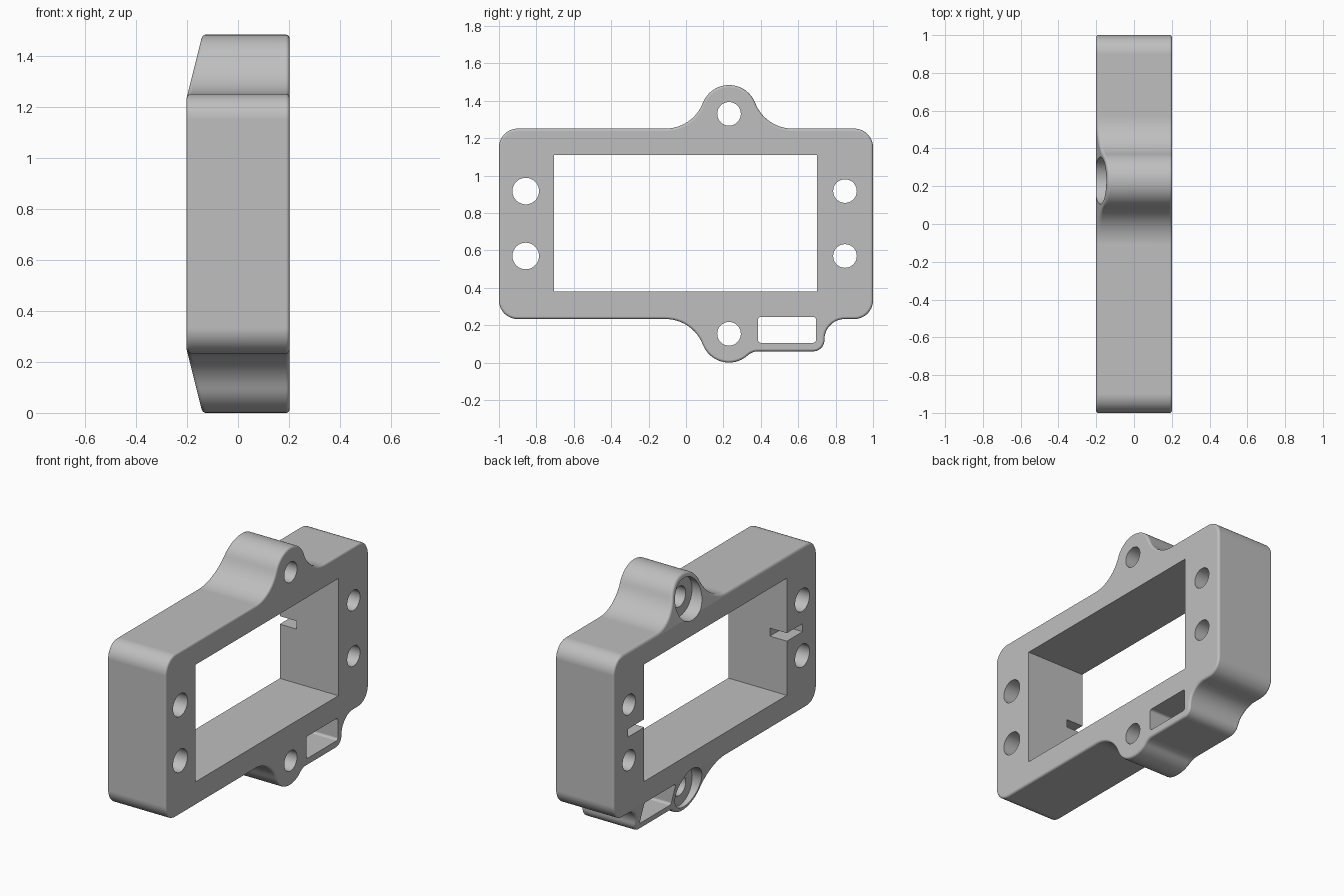
import bpy, bmesh
from math import cos, sin, radians, degrees, atan2, sqrt, ceil

cube = bpy.data.objects.get("Cube")
if cube:
    bpy.data.objects.remove(cube)

HALF = 0.202                    # half thickness along x
LOW, HIGH = 0.233, 1.251        # bottom and top of the main body
EAR_Y, EAR_R = 0.23, 0.15       # screw ears
EAR_LOW, EAR_HIGH = 0.15, 1.334

grey = bpy.data.materials.new("light_grey")
grey.use_nodes = True
grey.diffuse_color = (0.52, 0.52, 0.52, 1)
grey.node_tree.nodes["Principled BSDF"].inputs["Base Color"].default_value = (0.52, 0.52, 0.52, 1)


def arc(y, z, r, start, end):
    n = max(4, ceil(abs(end - start) / 6))
    angles = [radians(start + (end - start) * i / n) for i in range(n + 1)]
    return [(y + r * cos(a), z + r * sin(a)) for a in angles]


def rounded_box(y0, y1, z0, z1, r):
    return (arc(y0 + r, z0 + r, r, 180, 270) + arc(y1 - r, z0 + r, r, 270, 360)
            + arc(y1 - r, z1 - r, r, 0, 90) + arc(y0 + r, z1 - r, r, 90, 180))


def box(y0, y1, z0, z1):
    return [(y0, z0), (y1, z0), (y1, z1), (y0, z1)]


def prism(points, x0, x1):
    """Extrude a (y, z) outline along x."""
    bm = bmesh.new()
    face = bm.faces.new([bm.verts.new((x0, y, z)) for y, z in points])
    bmesh.ops.remove_doubles(bm, verts=bm.verts[:], dist=0.0005)
    ext = bmesh.ops.extrude_face_region(bm, geom=bm.faces[:], use_keep_orig=True)
    for v in ext["geom"]:
        if isinstance(v, bmesh.types.BMVert):
            v.co.x = x1
    bmesh.ops.recalc_face_normals(bm, faces=bm.faces[:])
    return bm


def make_object(name, bm):
    mesh = bpy.data.meshes.new(name)
    bm.to_mesh(mesh)
    bm.free()
    mesh.materials.append(grey)
    obj = bpy.data.objects.new(name, mesh)
    bpy.context.collection.objects.link(obj)
    return obj


# Outline: rounded body, blended ears and the small connector shelf
rise, reach = EAR_HIGH - HIGH, 0.34
blend = (reach ** 2 + rise ** 2 - EAR_R ** 2) / (2 * (EAR_R + rise))
tilt = degrees(atan2(blend - rise, reach))
shelf, nook = 0.06, 0.08
drop = EAR_LOW - shelf + nook
nook_dy = sqrt((EAR_R + nook) ** 2 - drop ** 2)
nook_tilt = degrees(atan2(drop, nook_dy))

outline = (
    arc(-0.9, LOW + 0.1, 0.1, 180, 270)
    + arc(EAR_Y - reach, LOW - blend, blend, 90, tilt)
    + arc(EAR_Y, EAR_LOW, EAR_R, 180 + tilt, 360 - nook_tilt)
    + arc(EAR_Y + nook_dy, shelf - nook, nook, 180 - nook_tilt, 90)
    + arc(0.68, shelf + 0.06, 0.06, 270, 360)
    + arc(0.85, LOW - 0.11, 0.11, 180, 90)
    + arc(0.9, LOW + 0.1, 0.1, 270, 360)
    + arc(0.9, HIGH - 0.1, 0.1, 0, 90)
    + arc(EAR_Y + reach, HIGH + blend, blend, 270, 180 + tilt)
    + arc(EAR_Y, EAR_HIGH, EAR_R, tilt, 180 - tilt)
    + arc(EAR_Y - reach, HIGH + blend, blend, -tilt, -90)
    + arc(-0.9, HIGH - 0.1, 0.1, 90, 180))

bm = prism(outline, -HALF, HALF)
rims = [e for e in bm.edges if abs(e.verts[0].co.x - e.verts[1].co.x) < 0.001]
bmesh.ops.bevel(bm, geom=rims, offset=0.014, segments=8, profile=0.5,
                affect='EDGES', clamp_overlap=False)

# Lean the ears back on the -x side
for fold, sign in ((HIGH - 0.018, 1), (LOW + 0.018, -1)):
    bmesh.ops.bisect_plane(bm, geom=bm.verts[:] + bm.edges[:] + bm.faces[:],
                           plane_co=(0, 0, fold), plane_no=(0, 0, 1))
    for v in bm.verts:
        over = sign * (v.co.z - fold)
        if v.co.x < 0 and over > 0:
            v.co.x += 0.25 * over
frame = make_object("mounting_frame", bm)

# Window, connector opening, holes, counterbores and slots
cuts = [(box(-0.705, 0.7, 0.38, 1.11), -1, 1),
        (rounded_box(0.385, 0.695, 0.106, 0.244, 0.015), -1, 1)]
for z in (0.57, 0.917):
    cuts.append((arc(-0.857, z, 0.071, 0, 354), -1, 1))
    cuts.append((arc(0.85, z, 0.063, 0, 354), -1, 1))
for z in (EAR_LOW + 0.004, EAR_HIGH - 0.004):
    cuts.append((arc(EAR_Y, z, 0.063, 0, 354), -1, 1))
    cuts.append((arc(EAR_Y, z, 0.125, 0, 354), -1, -0.115))
for y0, y1 in ((-0.86, -0.6), (0.6, 0.86)):
    cuts.append((box(y0, y1, 0.718, 0.768), -1, -0.085))

bpy.context.view_layer.objects.active = frame
frame.select_set(True)
for points, x0, x1 in cuts:
    cutter = make_object("cutter", prism(points, x0, x1))
    cutter.hide_render = True
    mod = frame.modifiers.new("cut", 'BOOLEAN')
    mod.operation = 'DIFFERENCE'
    mod.solver = 'EXACT'
    mod.object = cutter
    bpy.ops.object.modifier_apply(modifier=mod.name)
    bpy.data.objects.remove(cutter)

# Smooth curves, crisp folds
bpy.ops.object.select_all(action='DESELECT')
frame.select_set(True)
bpy.ops.object.shade_smooth_by_angle(angle=radians(12.5))
weighted = frame.modifiers.new("weighted_normals", 'WEIGHTED_NORMAL')
weighted.keep_sharp = True
